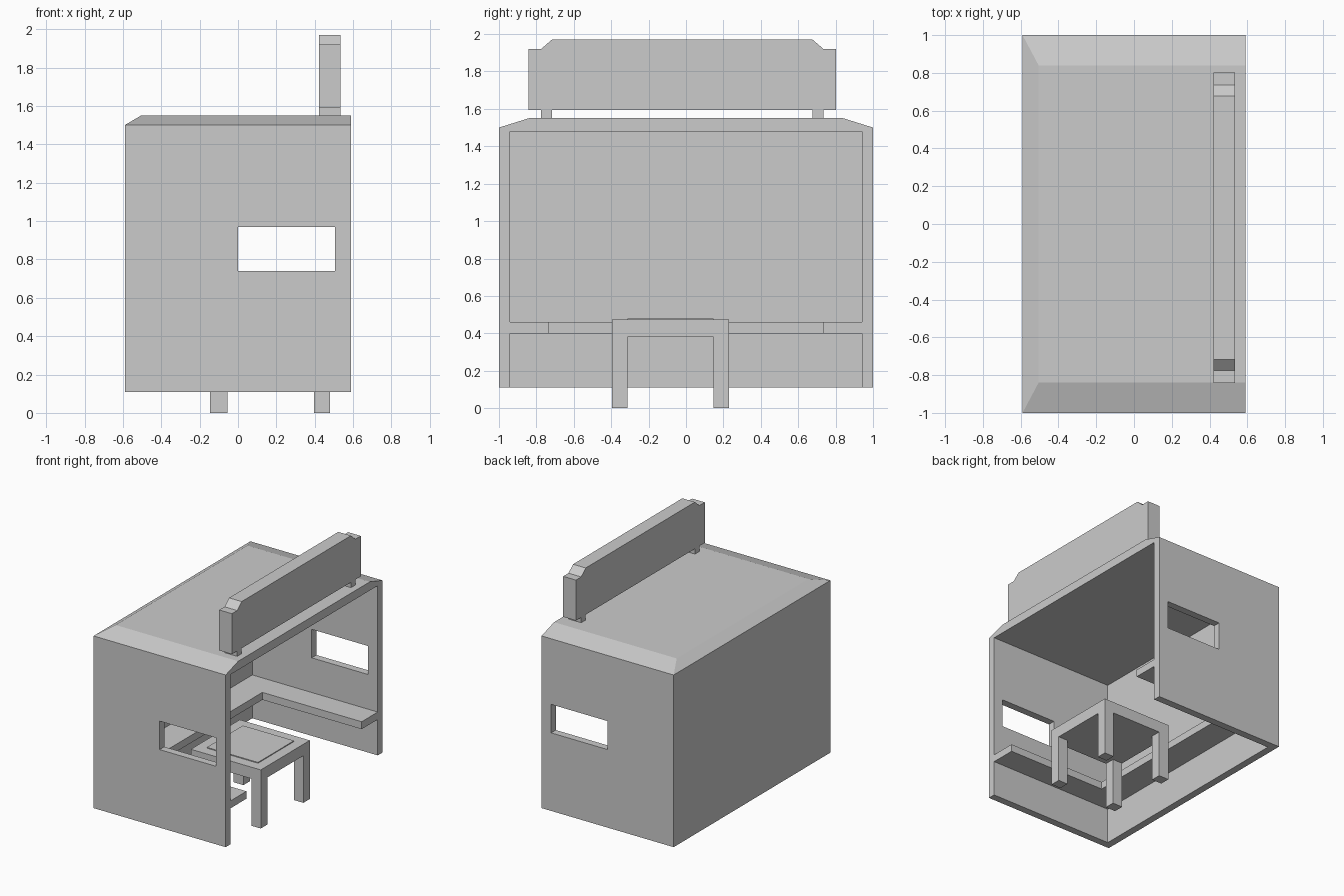
import bpy

if "Cube" in bpy.data.objects:
    bpy.data.objects.remove(bpy.data.objects["Cube"])


def mesh_object(name, verts, faces):
    mesh = bpy.data.meshes.new(name)
    mesh.from_pydata(verts, [], faces)
    obj = bpy.data.objects.new(name, mesh)
    bpy.context.collection.objects.link(obj)
    return obj


def loft(name, rings):
    """Closed solid through rings of equal point count, counter-clockwise seen from the last ring."""
    n = len(rings[0])
    verts = [p for ring in rings for p in ring]
    faces = [tuple(reversed(range(n))), tuple(range(len(verts) - n, len(verts)))]
    for r in range(len(rings) - 1):
        for i in range(n):
            j = (i + 1) % n
            faces.append((r * n + i, r * n + j, r * n + n + j, r * n + n + i))
    return mesh_object(name, verts, faces)


def rect(x0, x1, y0, y1, z):
    return [(x0, y0, z), (x1, y0, z), (x1, y1, z), (x0, y1, z)]


def box(name, x, y, z):
    return loft(name, [rect(*x, *y, z[0]), rect(*x, *y, z[1])])


def cut(target, cutter):
    mod = target.modifiers.new(cutter.name, 'BOOLEAN')
    mod.operation = 'DIFFERENCE'
    mod.solver = 'EXACT'
    mod.object = cutter
    cutter.hide_render = True
    cutter.display_type = 'WIRE'


# Booth shell: box with a sloped roof edge on three sides
shell = loft("booth_shell", [
    rect(-0.59, 0.59, -1, 1, 0.11),
    rect(-0.59, 0.59, -1, 1, 1.50),
    rect(-0.505, 0.59, -0.84, 0.84, 1.55)])

# Hollow open at the front opening and floor, plus a window through both side walls
cut(shell, box("interior_cutter", (-0.53, 0.8), (-0.94, 0.94), (-0.1, 1.48)))
cut(shell, box("window_cutter", (0.0, 0.505), (-1.2, 1.2), (0.74, 0.97)))

# U-shaped bench along the walls
outline = [(-0.53, -0.94), (0.59, -0.94), (0.59, -0.735), (-0.297, -0.735),
           (-0.297, 0.735), (0.59, 0.735), (0.59, 0.94), (-0.53, 0.94)]
loft("bench", [[(x, y, z) for x, y in outline] for z in (0.40, 0.46)])

# Table with four legs and a raised inlay
box("table_top", (-0.145, 0.48), (-0.395, 0.23), (0.38, 0.473))
for i, x in enumerate([(-0.145, -0.055), (0.395, 0.48)]):
    for j, y in enumerate([(-0.395, -0.312), (0.148, 0.23)]):
        box(f"table_leg_{i}{j}", x, y, (0, 0.38))
box("table_inlay", (-0.06, 0.397), (-0.312, 0.148), (0.473, 0.48))

# Roof sign board with stepped, chamfered top corners
profile = [(-0.842, 1.593), (0.802, 1.593), (0.802, 1.92), (0.735, 1.92),
           (0.677, 1.97), (-0.717, 1.97), (-0.775, 1.92), (-0.842, 1.92)]
loft("sign_board", [[(x, y, z) for y, z in profile] for x in (0.422, 0.535)])
for side, y in (("left", (-0.775, -0.717)), ("right", (0.677, 0.735))):
    box(f"sign_post_{side}", (0.422, 0.535), y, (1.55, 1.593))
